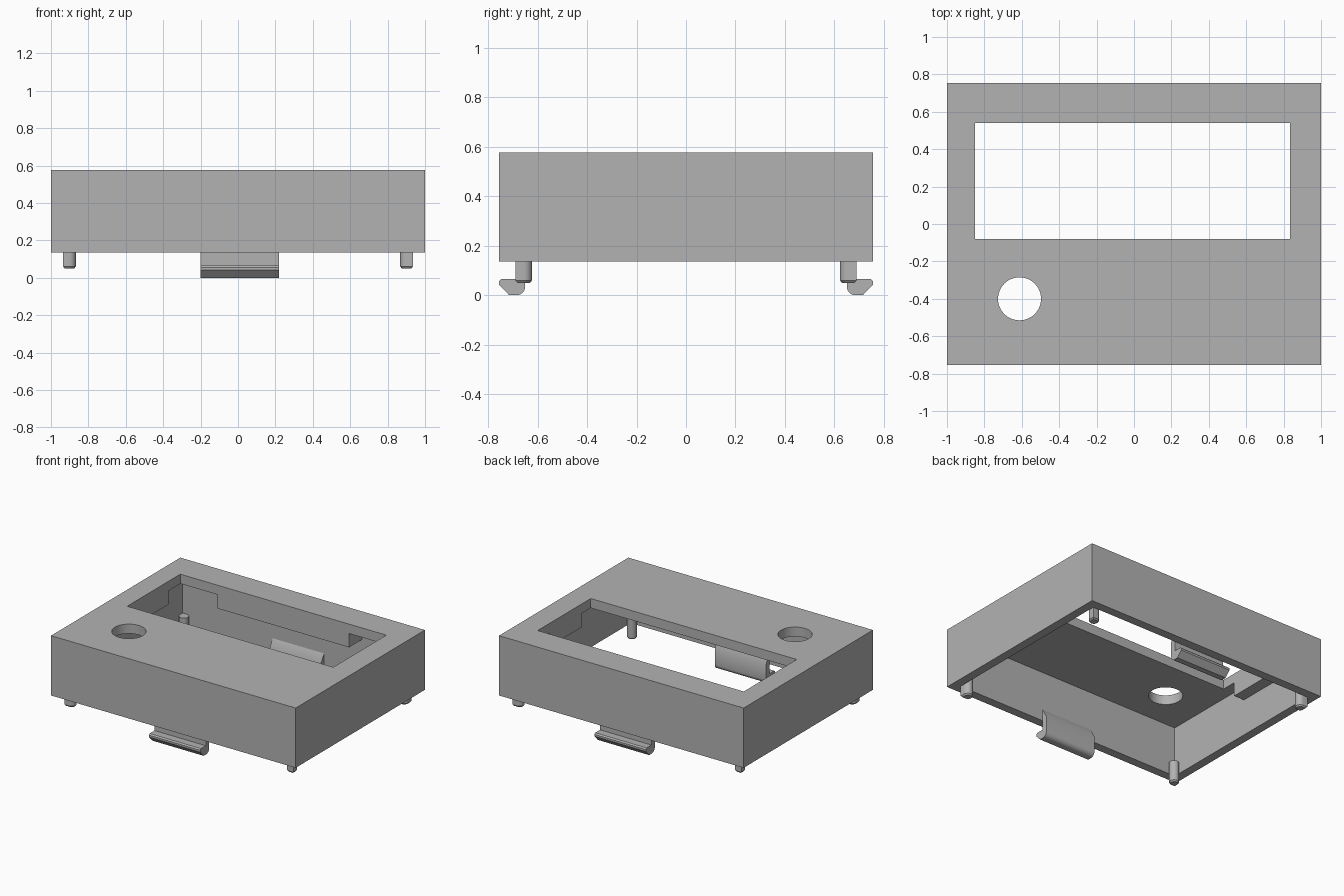
import bpy, bmesh, math

cube = bpy.data.objects.get("Cube")
if cube:
    bpy.data.objects.remove(cube, do_unlink=True)

grey = bpy.data.materials.new("matte_grey")
grey.use_nodes = True
color = (0.45, 0.45, 0.45, 1)
grey.diffuse_color = color
grey.node_tree.nodes["Principled BSDF"].inputs["Base Color"].default_value = color

HX, HY = 1.0, 0.755          # outer half sizes
Z0, Z1 = 0.135, 0.577        # case bottom and top
WALL, ROOF = 0.065, 0.07
IX, IY, ZC = HX - WALL, HY - WALL, Z1 - ROOF
WIN = (-0.85, 0.835, -0.08, 0.54)


def finish(name, bm):
    bmesh.ops.recalc_face_normals(bm, faces=bm.faces[:])
    mesh = bpy.data.meshes.new(name)
    bm.to_mesh(mesh)
    bm.free()
    mesh.materials.append(grey)
    obj = bpy.data.objects.new(name, mesh)
    bpy.context.collection.objects.link(obj)
    return obj


def prism(name, points, offset):
    """Extrude a closed outline of 3D points along an offset."""
    bm = bmesh.new()
    face = bm.faces.new([bm.verts.new(p) for p in points])
    new = bmesh.ops.extrude_face_region(bm, geom=[face])["geom"]
    verts = [v for v in new if isinstance(v, bmesh.types.BMVert)]
    bmesh.ops.translate(bm, verts=verts, vec=offset)
    return finish(name, bm)


def box(name, x0, x1, y0, y1, z0, z1):
    outline = [(x0, y0, z0), (x1, y0, z0), (x1, y1, z0), (x0, y1, z0)]
    return prism(name, outline, (0, 0, z1 - z0))


def smooth(obj):
    bpy.ops.object.select_all(action="DESELECT")
    obj.select_set(True)
    bpy.context.view_layer.objects.active = obj
    bpy.ops.object.shade_smooth_by_angle(angle=math.radians(30))


def arc(cx, cy, r, a0, a1, n):
    steps = [math.radians(a0 + (a1 - a0) * i / n) for i in range(n + 1)]
    return [(cx + r * math.cos(a), cy + r * math.sin(a)) for a in steps]


# Hollow case, open underneath, with display window and round button hole
case = box("case", -HX, HX, -HY, HY, Z0, Z1)
ring = arc(-0.612, -0.4, 0.115, 0, 360, 48)[:-1]
cutters = [
    box("cavity_cutter", -IX, IX, -IY, IY, 0, ZC),
    box("window_cutter", *WIN, 0.3, 1),
    prism("button_hole_cutter", [(x, y, 0.3) for x, y in ring], (0, 0, 0.7)),
]
for cutter in cutters:
    cutter.hide_render = True
    mod = case.modifiers.new(cutter.name, "BOOLEAN")
    mod.operation = "DIFFERENCE"
    mod.solver = "EXACT"
    mod.object = cutter
bpy.context.view_layer.update()
graph = bpy.context.evaluated_depsgraph_get()
cut_mesh = bpy.data.meshes.new_from_object(case.evaluated_get(graph))
case.modifiers.clear()
case.data = cut_mesh
for cutter in cutters:
    bpy.data.objects.remove(cutter, do_unlink=True)
smooth(case)

# Display support ribs hanging below the roof around the window
RIB = 0.405
box("right_display_rib", -IX, WIN[0], 0.03, 0.4, RIB, ZC)
box("left_display_rib", WIN[1], IX, 0.03, 0.4, RIB, ZC)
box("back_display_rib", -0.545, 0.53, WIN[3], IY, RIB, ZC)

# Snap clips on the front and back walls
clip = [(IY, 0.22), (0.65, 0.15)]
clip += arc(0.685, 0.035, 0.035, 180, 270, 8)
clip += [(0.715, 0), (HY, 0.042), (HY, 0.056), (0.746, 0.065), (IY, 0.065)]
for side, sy in (("front", -1), ("back", 1)):
    smooth(prism(side + "_clip", [(-0.2, sy * y, z) for y, z in clip], (0.42, 0, 0)))

# Locating pegs in the corners, square outside and rounded inside
PEG = 0.034
for sx in (-1, 1):
    for sy in (-1, 1):
        outline = arc(0, 0, PEG, 90, 360, 18) + [(PEG, PEG)]
        cx, cy = IX - PEG, IY - PEG
        bm = bmesh.new()
        rings = []
        for z, s in ((0.05, 0.75), (0.06, 1), (0.21, 1)):
            rings.append([bm.verts.new((sx * (cx + s * x), sy * (cy + s * y), z))
                          for x, y in outline])
        for low, high in zip(rings, rings[1:]):
            for i in range(len(low)):
                bm.faces.new((low[i - 1], low[i], high[i], high[i - 1]))
        bm.faces.new(rings[0])
        bm.faces.new(rings[-1])
        name = ("front" if sy < 0 else "back") + ("_right" if sx < 0 else "_left") + "_peg"
        smooth(finish(name, bm))
